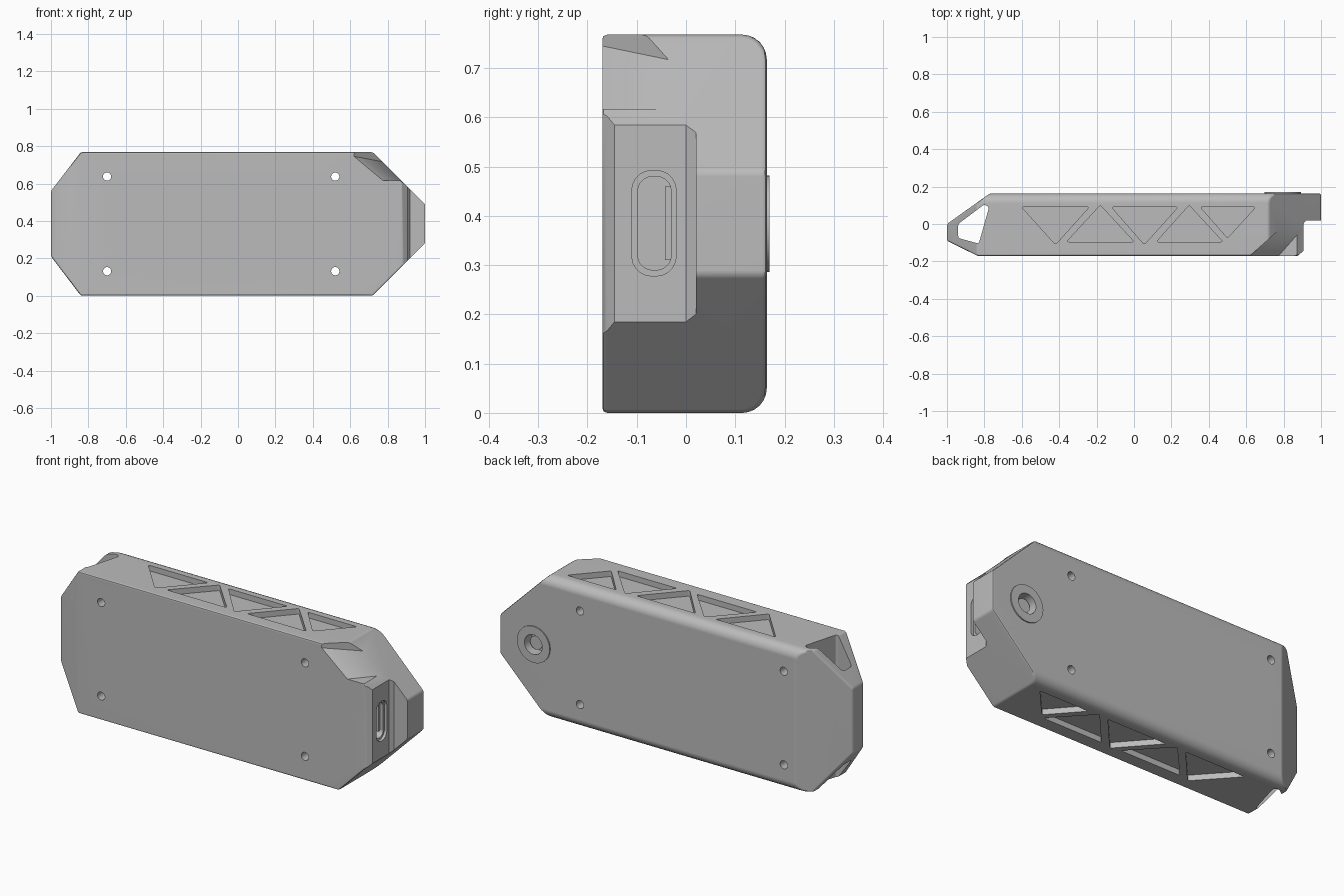
import bpy
import bmesh
import math
from mathutils import Vector

HEIGHT = 0.768
MID = HEIGHT / 2
FRONT, BACK = -0.17, 0.164

if "Cube" in bpy.data.objects:
    bpy.data.objects.remove(bpy.data.objects["Cube"])

grey = bpy.data.materials.new("light grey plastic")
grey.use_nodes = True
grey.diffuse_color = (0.5, 0.5, 0.5, 1)
for node in grey.node_tree.nodes:
    if node.type == "BSDF_PRINCIPLED":
        node.inputs["Base Color"].default_value = (0.5, 0.5, 0.5, 1)


def to_object(bm, name):
    bmesh.ops.recalc_face_normals(bm, faces=bm.faces)
    mesh = bpy.data.meshes.new(name)
    bm.to_mesh(mesh)
    bm.free()
    mesh.materials.append(grey)
    obj = bpy.data.objects.new(name, mesh)
    bpy.context.collection.objects.link(obj)
    return obj


def prism_mesh(points, axis, low, high, radius=0):
    """Extrude a 2D outline along an axis, optionally rounding its corners."""
    i = "xyz".index(axis)
    bm = bmesh.new()
    verts = []
    for u, v in points:
        co = [u, v]
        co.insert(i, low)
        verts.append(bm.verts.new(co))
    face = bm.faces.new(verts)
    out = bmesh.ops.extrude_face_region(bm, geom=[face])
    moved = [g for g in out["geom"] if isinstance(g, bmesh.types.BMVert)]
    for v in moved:
        v.co[i] = high
    bmesh.ops.recalc_face_normals(bm, faces=bm.faces)
    if radius:
        edges = [e for e in bm.edges
                 if abs(e.verts[0].co[i] - e.verts[1].co[i]) > 1e-5]
        bmesh.ops.bevel(bm, geom=edges, offset=radius, segments=5,
                        profile=0.5, affect="EDGES", clamp_overlap=True)
    return bm


def prism(name, *args, **kw):
    return to_object(prism_mesh(*args, **kw), name)


def circle(u, v, r, sides=32):
    steps = [2 * math.pi * k / sides for k in range(sides)]
    return [(u + r * math.cos(a), v + r * math.sin(a)) for a in steps]


def rect(u0, u1, v0, v1):
    return [(u0, v0), (u1, v0), (u1, v1), (u0, v1)]


def slice_off(bm, point, normal):
    """Remove everything on the normal's side of a plane and cap the cut."""
    bmesh.ops.bisect_plane(bm, geom=bm.verts[:] + bm.edges[:] + bm.faces[:],
                           dist=0.0001, plane_co=point,
                           plane_no=Vector(normal).normalized(), clear_outer=True)
    rim = [e for e in bm.edges if e.is_boundary]
    bmesh.ops.holes_fill(bm, edges=rim, sides=0)
    bmesh.ops.recalc_face_normals(bm, faces=bm.faces)


def carve(target, cutter):
    cutter.hide_render = True
    mod = target.modifiers.new("carve", "BOOLEAN")
    mod.operation = "DIFFERENCE"
    mod.solver = "EXACT"
    mod.object = cutter
    bpy.context.view_layer.objects.active = target
    bpy.ops.object.modifier_apply(modifier=mod.name)
    bpy.data.objects.remove(cutter)


# Case body: eight-sided slab with a wedge-shaped left end
outline = [(-1, 0.21), (-0.84, 0), (0.72, 0), (1, 0.28),
           (1, 0.49), (0.72, HEIGHT), (-0.84, HEIGHT), (-1, 0.56)]
bm = prism_mesh(outline, "y", FRONT, BACK)
long_back = [e for e in bm.edges if e.calc_length() > 1
             and all(v.co.y > 0 for v in e.verts)]
bmesh.ops.bevel(bm, geom=long_back, offset=0.05, segments=6, profile=0.5,
                affect="EDGES", clamp_overlap=True)
slice_off(bm, (-0.77, BACK, 0), (-0.164, 0.23, 0))
slice_off(bm, (-0.84, FRONT, 0), (-0.08, -0.16, 0))
bmesh.ops.remove_doubles(bm, verts=bm.verts, dist=0.002)
sharp = [e for e in bm.edges if e.is_manifold and e.calc_face_angle() > 0.5]
bmesh.ops.bevel(bm, geom=sharp, offset=0.01, segments=2, profile=0.5,
                affect="EDGES", clamp_overlap=True)
body = to_object(bm, "case_body")

# Stepped right end
step = [(0.845, -0.195), (0.905, -0.145), (0.905, 0), (0.92, 0.02),
        (1.2, 0.02), (1.2, -0.4), (0.845, -0.4)]
carve(body, prism("step_cutter", step, "z", -1, 2))

# Scooped front corners on the right end, above and below
for flip in (False, True):
    bm = prism_mesh(rect(0.4, 1.3, -0.5, 0.3), "z", 0.5, 1.2)
    slice_off(bm, (0.62, FRONT, 0), (-0.16, 0.18, 0))
    slice_off(bm, (0.62, FRONT, 0.745), (-0.01375, 0.01205, -0.0165))
    slice_off(bm, (0, 0, 0.617), (0, 0, -1))
    if flip:
        for v in bm.verts:
            v.co.z = HEIGHT - v.co.z
    carve(body, to_object(bm, "corner_cutter"))

# Truss-like triangular pockets on the top and the bottom
triangles = [
    [(-0.6, 0.09), (-0.24, 0.09), (-0.42, -0.11)],
    [(-0.36, -0.095), (0, -0.095), (-0.18, 0.1)],
    [(-0.12, 0.09), (0.235, 0.09), (0.055, -0.11)],
    [(0.12, -0.095), (0.475, -0.095), (0.295, 0.1)],
    [(0.355, 0.09), (0.65, 0.09), (0.5, -0.075)],
]
for tri in triangles:
    for low, high in ((HEIGHT - 0.03, 1), (-1, 0.03)):
        carve(body, prism("pocket_cutter", tri, "z", low, high, radius=0.01))

# Strap opening through the left end
strap = [(-0.94, 0.0), (-0.8, 0.105), (-0.775, 0.09),
         (-0.83, -0.105), (-0.94, -0.075)]
carve(body, prism("strap_cutter", strap, "z", -1, 2, radius=0.012))

# Screw holes right through the case
for x in (-0.7, 0.52):
    for z in (0.131, 0.637):
        hole = circle(x, z, 0.022, 24)
        carve(body, prism("screw_cutter", hole, "y", -1, 1))

# Connector port: rounded lip, then a deeper socket
lip = rect(-0.11, -0.02, 0.278, 0.492)
socket = rect(-0.098, -0.03, 0.29, 0.48)
carve(body, prism("lip_cutter", lip, "x", 0.89, 1.2, radius=0.04))
carve(body, prism("socket_cutter", socket, "x", 0.8, 1.2, radius=0.03))
tongue = prism("port_tongue", rect(-0.043, -0.028, 0.31, 0.46), "x", 0.79, 0.87)

# Button ring, well and button on the back
bx = 0.795
ring = prism("button_ring", circle(bx, MID, 0.098, 48), "y", 0.15, 0.17)
for part in (body, ring):
    well = circle(bx, MID, 0.053, 40)
    carve(part, prism("well_cutter", well, "y", 0.11, 0.5))
button = prism("button", circle(bx, MID, 0.036), "y", 0.1, 0.145)

# Smooth shading that keeps the flat faces crisp
for obj in (body, tongue, ring, button):
    bpy.ops.object.select_all(action="DESELECT")
    obj.select_set(True)
    bpy.context.view_layer.objects.active = obj
    bpy.ops.object.shade_smooth_by_angle(angle=math.radians(32))
    weighted = obj.modifiers.new("even_shading", "WEIGHTED_NORMAL")
    weighted.keep_sharp = True
